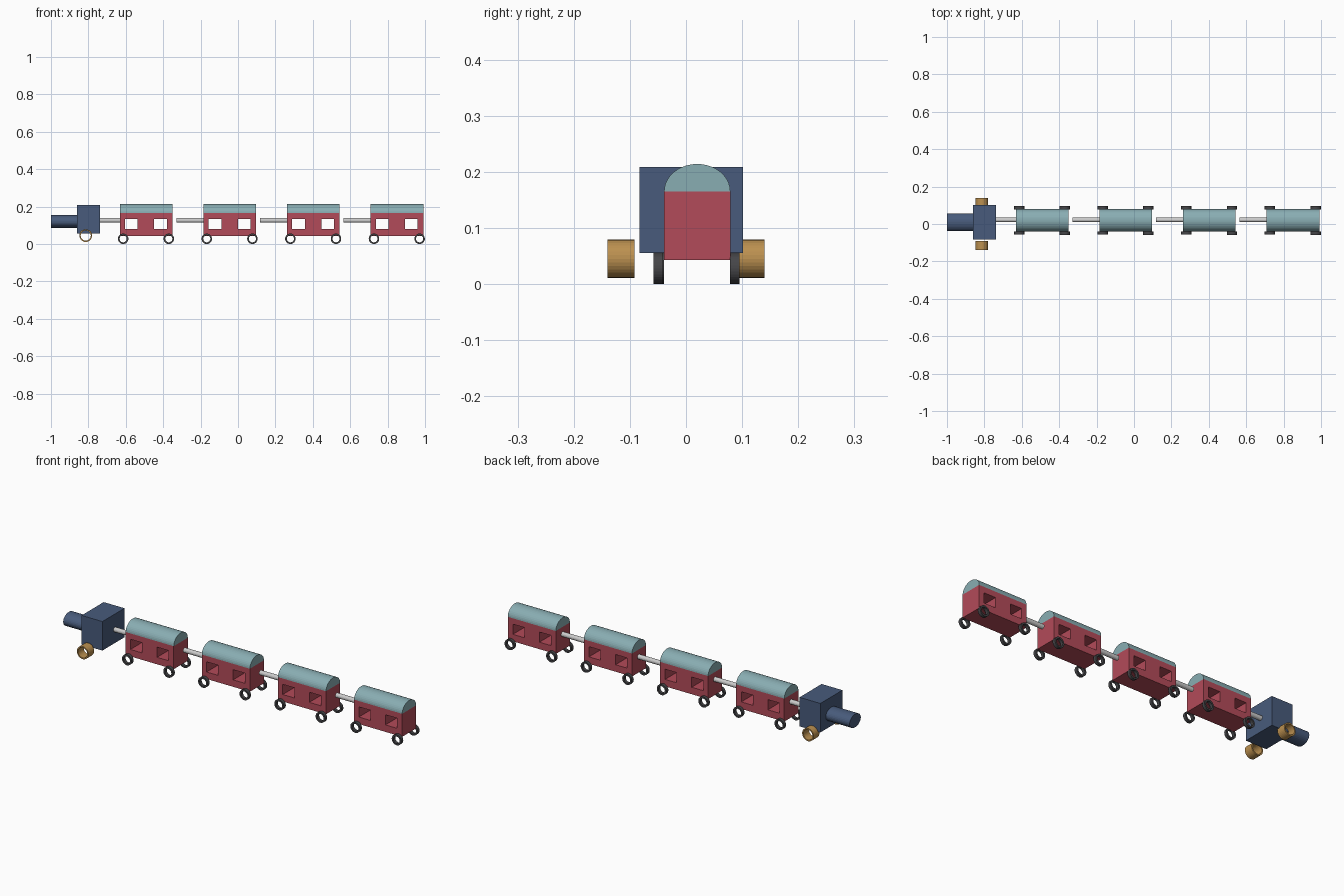
import bpy, bmesh
from math import sin, cos, pi

if "Cube" in bpy.data.objects:
    bpy.data.objects.remove(bpy.data.objects["Cube"])


def material(name, rgb):
    m = bpy.data.materials.new(name)
    m.diffuse_color = (*rgb, 1)
    m.use_nodes = True
    m.node_tree.nodes["Principled BSDF"].inputs["Base Color"].default_value = m.diffuse_color
    return m


RED = material("red_paint", (0.45, 0.07, 0.10))
TEAL = material("teal_roof", (0.25, 0.42, 0.45))
BLUE = material("blue_paint", (0.065, 0.105, 0.2))
GOLD = material("brass", (0.5, 0.28, 0.08))
DARK = material("dark_wheel", (0.06, 0.06, 0.065))


def finish(name, bm, mat):
    bmesh.ops.recalc_face_normals(bm, faces=bm.faces)
    me = bpy.data.meshes.new(name)
    bm.to_mesh(me)
    bm.free()
    ob = bpy.data.objects.new(name, me)
    bpy.context.collection.objects.link(ob)
    if mat:
        me.materials.append(mat)
    return ob


def prism_x(name, profile, x0, x1, mat):
    """Extrude a (y, z) profile along x."""
    bm = bmesh.new()
    face = bm.faces.new([bm.verts.new((x0, y, z)) for y, z in profile])
    out = bmesh.ops.extrude_face_region(bm, geom=[face], use_keep_orig=True)
    verts = [v for v in out["geom"] if isinstance(v, bmesh.types.BMVert)]
    bmesh.ops.translate(bm, verts=verts, vec=(x1 - x0, 0, 0))
    return finish(name, bm, mat)


def arc(cy, cz, ry, rz, n, sweep=2 * pi):
    count = n if sweep == 2 * pi else n + 1
    return [(cy + ry * cos(sweep * i / n), cz + rz * sin(sweep * i / n)) for i in range(count)]


def box(name, x0, x1, y0, y1, z0, z1, mat):
    return prism_x(name, [(y0, z0), (y1, z0), (y1, z1), (y0, z1)], x0, x1, mat)


def ring(name, x, z, y0, y1, r_out, r_in, mat, n=32):
    """Open tube with its axis along y."""
    bm = bmesh.new()
    section = [(r_out, y0), (r_out, y1), (r_in, y1), (r_in, y0)]
    loops = [[bm.verts.new((x + r * cos(2 * pi * i / n), y, z + r * sin(2 * pi * i / n)))
              for r, y in section] for i in range(n)]
    for i in range(n):
        a, b = loops[i], loops[(i + 1) % n]
        for k in range(4):
            j = (k + 1) % 4
            bm.faces.new((a[k], a[j], b[j], b[k]))
    return finish(name, bm, mat)


# Engine: cab, boiler and two wide hollow wheels
box("engine_cab", -0.86, -0.738, -0.083, 0.102, 0.055, 0.209, BLUE)
prism_x("engine_boiler", arc(0.0095, 0.12, 0.047, 0.035, 32), -1.0, -0.855, BLUE)
for side, y0 in (("front", -0.14), ("back", 0.092)):
    ring("engine_wheel_" + side, -0.814, 0.045, y0, y0 + 0.048, 0.034, 0.027, GOLD)

# Carriages
for c in range(4):
    x = -0.632 + 0.447 * c
    n = str(c + 1)
    body = box("carriage_body_" + n, x, x + 0.282, -0.039, 0.079, 0.043, 0.165, RED)
    # Window openings pass straight through the body
    for w, dx in enumerate((0.028, 0.184)):
        cutter = box(f"window_cutter_{n}_{w}", x + dx, x + dx + 0.068, -0.1, 0.15, 0.08, 0.134, None)
        cutter.hide_render = True
        cutter.hide_viewport = True
        mod = body.modifiers.new("window", 'BOOLEAN')
        mod.operation = 'DIFFERENCE'
        mod.solver = 'EXACT'
        mod.object = cutter
    # Arched roof
    prism_x("carriage_roof_" + n, arc(0.02, 0.165, 0.059, 0.049, 20, pi), x, x + 0.282, TEAL)
    # Wheels
    for end, dx in (("left", 0.018), ("right", 0.262)):
        y_front = -0.056 if end == "left" else -0.058
        for side, y0 in (("front", y_front), ("back", 0.078)):
            ring(f"carriage_wheel_{n}_{end}_{side}", x + dx, 0.028, y0, y0 + 0.017, 0.028, 0.019, DARK)
    # Coupling rod ahead of the carriage
    prism_x("coupling_" + n, arc(0.022, 0.127, 0.0125, 0.0125, 24), x - 0.145, x + 0.004, None)
